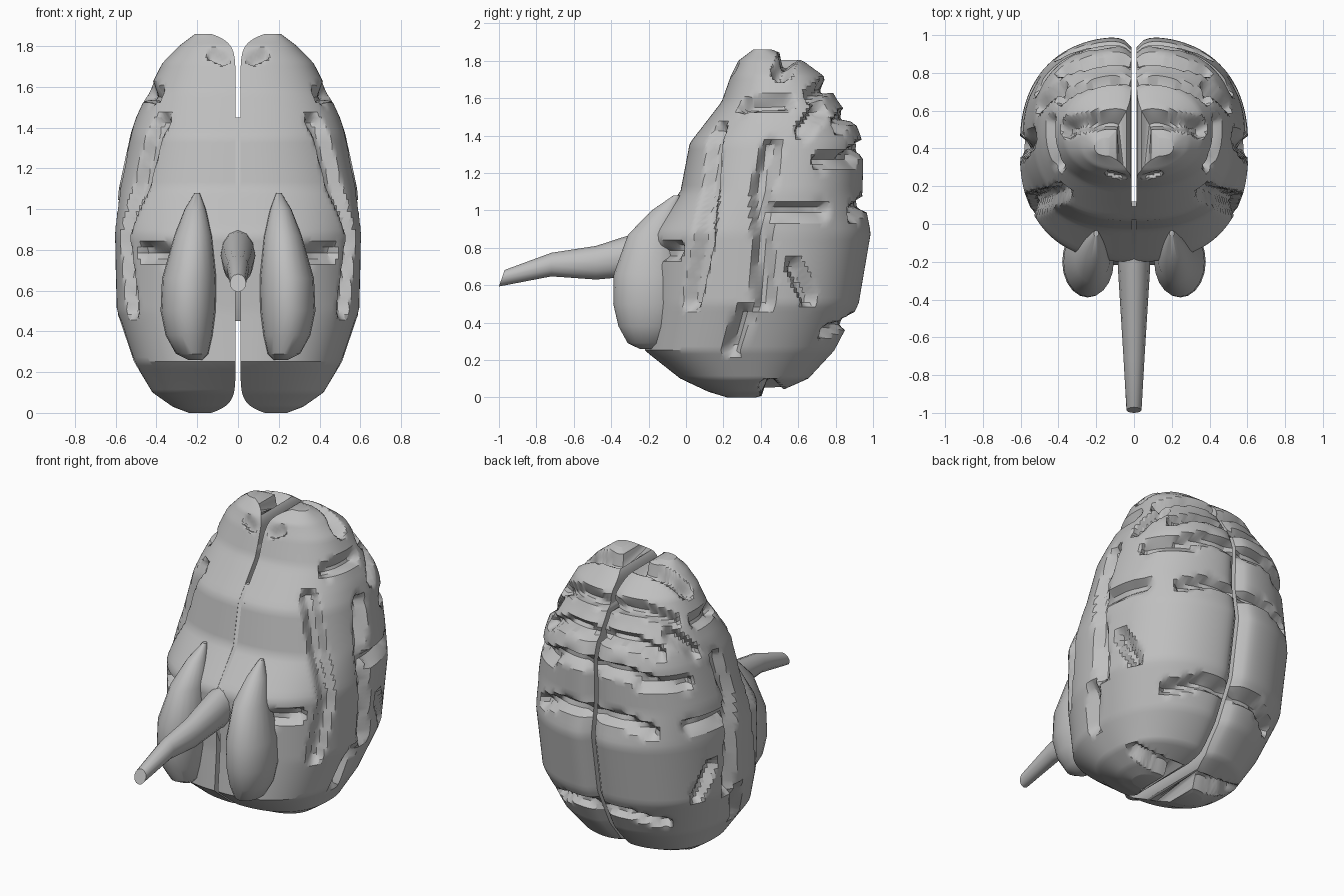
import bpy, bmesh, math
from mathutils import Vector
from mathutils.geometry import intersect_point_line

cube = bpy.data.objects.get("Cube")
if cube:
    bpy.data.objects.remove(cube)

GREY = (0.52, 0.52, 0.52, 1)
mat = bpy.data.materials.new("soft grey")
mat.use_nodes = True
mat.diffuse_color = GREY
bsdf = mat.node_tree.nodes["Principled BSDF"]
bsdf.inputs["Base Color"].default_value = GREY
bsdf.inputs["Roughness"].default_value = 0.7

# Hemisphere profile: z, half width, front y, back y
PROFILE = [
    (0.00, 0.24, 0.22, 0.38), (0.03, 0.32, 0.12, 0.50),
    (0.10, 0.42, -0.03, 0.66), (0.25, 0.51, -0.22, 0.80),
    (0.50, 0.595, -0.20, 0.93), (0.88, 0.605, -0.20, 0.995),
    (1.10, 0.585, -0.03, 0.95), (1.36, 0.53, 0.02, 0.955),
    (1.45, 0.50, 0.09, 0.92), (1.58, 0.44, 0.19, 0.82),
    (1.72, 0.37, 0.24, 0.74), (1.80, 0.29, 0.28, 0.63),
    (1.86, 0.21, 0.36, 0.46)]
MID = 0.93   # half the height
POWER = 2.4  # squareness of the cross-section


def profile(z):
    """Half width, front y, back y and inner wall x at height z."""
    gap = 0.012 + 0.12 * (abs(z - MID) / MID) ** 24
    for a, b in zip(PROFILE, PROFILE[1:]):
        if z <= b[0]:
            break
    f = min(1, (z - a[0]) / (b[0] - a[0]))
    return [p + (q - p) * f for p, q in zip(a[1:], b[1:])] + [gap]


def on_side(y, z):
    w, yf, yb, g = profile(z)
    u = min(1, abs(y - (yf + yb) / 2) / ((yb - yf) / 2))
    return Vector((g + (w - g) * (1 - u ** POWER) ** (1 / POWER), y, z))


def on_back(x, z):
    w, yf, yb, g = profile(z)
    u = min(1, max(0, x - g) / (w - g))
    return Vector((x, (yf + yb) / 2 + (yb - yf) / 2 * (1 - u ** POWER) ** (1 / POWER), z))


# Grooves: (points, half width, depth)
grooves = []
# Cross folds stacked down the back
for z in (0.40, 1.03, 1.33, 1.50, 1.66):
    grooves.append(([on_back(0.01, z), on_back(0.2, z + 0.01), on_back(0.38, z - 0.05)], 0.045, 0.06))
# Cross folds over the crown and under the base
for y, z in ((0.54, 1.80), (0.46, 0.03)):
    lower = z + 0.07 * (1 if z < MID else -1)
    grooves.append(([Vector((0.02, y, z)), Vector((0.2, y, z)), Vector((0.34, y - 0.03, lower))], 0.06, 0.08))
# Long upright furrows on the side
for line in (((0.17, 1.42), (0.10, 0.85), (0.03, 0.52)),
             ((0.46, 1.33), (0.40, 1.10), (0.42, 0.52))):
    grooves.append(([on_side(*p) for p in line], 0.06, 0.06))
# Short slots on the side, as start and end (y, z)
for y0, z0, y1, z1 in ((0.32, 1.56, 0.54, 1.58), (0.63, 1.42, 0.72, 1.54),
                       (0.48, 0.99, 0.73, 1.00), (0.58, 0.70, 0.66, 0.53),
                       (0.31, 0.45, 0.24, 0.26), (-0.14, 0.77, -0.05, 0.79),
                       (0.72, 1.26, 0.90, 1.28)):
    grooves.append(([on_side(y0, z0), on_side(y1, z1)], 0.05, 0.06))
# Small pit high on the front
grooves.append(([Vector((0.07, 0.25, 1.74)), Vector((0.12, 0.27, 1.76))], 0.035, 0.035))


def carve(p):
    """Push a surface point inward where it lies in a groove."""
    depth = 0
    for pts, width, d in grooves:
        for a, b in zip(pts, pts[1:]):
            q, f = intersect_point_line(p, a, b)
            q = a if f < 0 else b if f > 1 else q
            r = (p - q).length
            if r < width:
                depth = max(depth, d * min(1, 1.8 * (1 - r / width)))
    core = Vector((0.2, 0.4, min(1.4, max(0.45, p.z))))
    return p + (core - p).normalized() * depth


def loft(name, rings, mirror=False, angle=30):
    """Skin closed rings, cap both ends, and shade."""
    bm = bmesh.new()
    vs = [[bm.verts.new(p) for p in ring] for ring in rings]
    n = len(vs[0])
    for a, b in zip(vs, vs[1:]):
        for i in range(n):
            j = (i + 1) % n
            bm.faces.new((a[i], a[j], b[j], b[i]))
    bm.faces.new(vs[0])
    bm.faces.new(vs[-1])
    bmesh.ops.recalc_face_normals(bm, faces=bm.faces)
    me = bpy.data.meshes.new(name)
    bm.to_mesh(me)
    bm.free()
    me.materials.append(mat)
    ob = bpy.data.objects.new(name, me)
    bpy.context.collection.objects.link(ob)
    bpy.ops.object.select_all(action='DESELECT')
    ob.select_set(True)
    bpy.context.view_layer.objects.active = ob
    bpy.ops.object.shade_smooth_by_angle(angle=math.radians(angle))
    if mirror:
        ob.modifiers.new("Mirror", 'MIRROR').use_mirror_merge = False


def circle(n):
    return [(math.cos(math.tau * i / n), math.sin(math.tau * i / n)) for i in range(n)]


# Cerebral hemispheres, folded by grooves and mirrored
ROWS, COLS = 100, 84
rings = []
for r in range(ROWS + 1):
    z = MID - MID * math.cos(math.pi * r / ROWS)
    w, yf, yb, g = profile(z)
    ring = []
    for c in range(COLS + 1):
        t = math.pi * c / COLS
        s, k = max(0, math.sin(t)), math.cos(t)
        x = g + (w - g) * s ** (2 / POWER)
        y = (yf + yb) / 2 - math.copysign(abs(k) ** (2 / POWER), k) * (yb - yf) / 2
        if k < 0:  # rounded lip along the rear fissure
            y -= 0.05 * (yb - yf) * math.exp(-(x - g) / 0.035)
        ring.append(carve(Vector((x, y, z))))
    rings.append(ring)
loft("cerebral_hemispheres", rings, mirror=True)

# Central bridge joining the hemispheres at the front
rings = []
for z in (0.45, 0.62, 0.88, 1.10, 1.36, 1.45):
    yf = profile(z)[1] + (0.08 if z < 0.5 else 0.002)
    rings.append([(-0.03, yf, z), (0.03, yf, z), (0.03, 0.12, z), (-0.03, 0.12, z)])
loft("central_bridge", rings)

# Cerebellum lobes: z, centre x, centre y, radius x
LOBE = [(0.26, 0.21, -0.20, 0.035), (0.29, 0.225, -0.20, 0.08),
        (0.38, 0.24, -0.20, 0.115), (0.50, 0.245, -0.20, 0.135),
        (0.66, 0.24, -0.20, 0.133), (0.87, 0.22, -0.18, 0.093),
        (1.00, 0.21, -0.11, 0.052), (1.08, 0.20, -0.05, 0.012)]
rings = [[(x + rx * c, y + 1.4 * rx * s, z) for c, s in circle(20)]
         for z, x, y, rx in LOBE]
loft("cerebellum_lobes", rings, mirror=True, angle=35)

# Brain stem: y, centre z, radius x, radius z; the tip is cut at a slant
STEM = [(-0.10, 0.78, 0.085, 0.13), (-0.24, 0.77, 0.085, 0.118),
        (-0.48, 0.72, 0.07, 0.09), (-0.72, 0.71, 0.055, 0.063),
        (-0.985, 0.637, 0.04, 0.044)]
rings = [[(rx * c, y + (0.015 * s if y < -0.9 else 0), z + rz * s) for c, s in circle(12)]
         for y, z, rx, rz in STEM]
loft("brain_stem", rings, angle=40)
